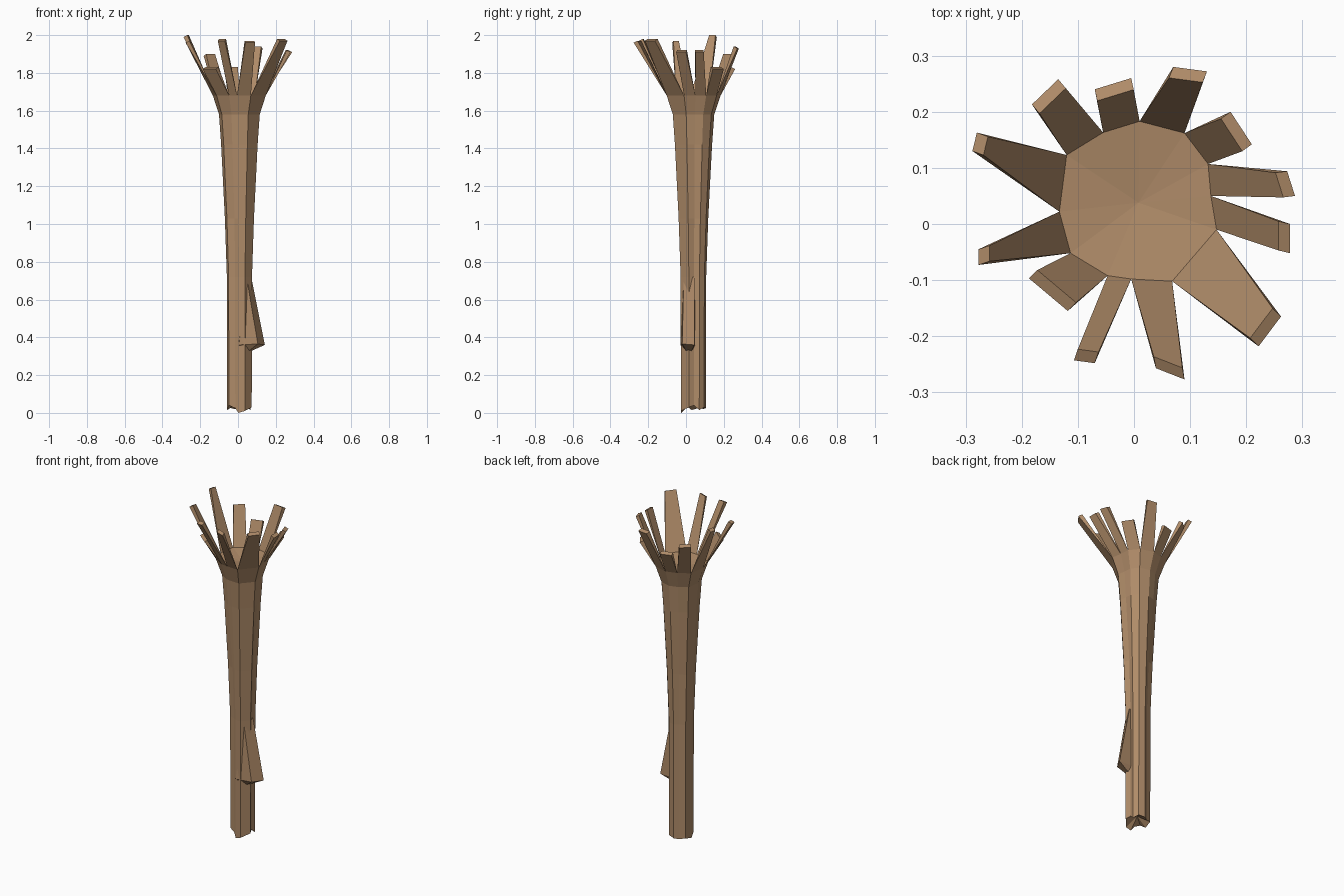
import bpy, bmesh

if "Cube" in bpy.data.objects:
    bpy.data.objects.remove(bpy.data.objects["Cube"])

bark = bpy.data.materials.new("bark brown")
bark.diffuse_color = (0.43, 0.26, 0.14, 1)
bark.use_nodes = True
bark.node_tree.nodes["Principled BSDF"].inputs["Base Color"].default_value = bark.diffuse_color

CX, CY = 0.008, 0.038
# Rim of the splintered crown, clockwise from the back
RIM = [(.01, .183), (.09, .162), (.132, .107), (.137, .05), (.147, -.01), (.068, -.102),
       (-.005, -.098), (-.047, -.092), (-.113, -.052), (-.133, .022), (-.12, .123), (-.055, .163)]
# Splinter tips: outer corner a, outer corner b, height (one per rim edge)
TIPS = [(.07, .28, .13, .272, 1.94), (.172, .2, .21, .142, 1.83), (.273, .094, .287, .05, 1.92),
        (.278, 0, .278, -.052, 1.92), (.262, -.165, .222, -.218, 1.98),
        (.092, -.277, .037, -.258, 1.97), (-.07, -.248, -.107, -.243, 1.98),
        (-.118, -.155, -.187, -.097, 1.83), (-.277, -.073, -.277, -.045, 1.97),
        (-.288, .13, -.28, .163, 2.0), (-.182, .213, -.135, .258, 1.9), (-.07, .24, -.005, .26, 1.83)]
TIPS[5] = (.09, -.277, .039, -.257, 1.97)
N = len(RIM)


def finish(bm, name):
    bmesh.ops.recalc_face_normals(bm, faces=bm.faces)
    me = bpy.data.meshes.new(name)
    bm.to_mesh(me)
    bm.free()
    me.materials.append(bark)
    ob = bpy.data.objects.new(name, me)
    bpy.context.collection.objects.link(ob)


# Trunk: rim outline scaled along the height, with ragged foot and splinters
bm = bmesh.new()
rings = []
for z, s in [(0.02, .465), (.72, .475), (1.03, .55), (1.42, .69), (1.58, .77), (1.68, 1.0)]:
    ring = []
    for i, (x, y) in enumerate(RIM):
        zz, k = z, s
        if z < .1:
            zz = (.025, .03, .015, .04, .03, .01, 0, .025, .04, .015, .03, .02)[i]
        if z < 1.2 and i in (3, 7, 11):      # bark grooves
            k *= .88
        ring.append(bm.verts.new((CX + (x - CX) * k, CY + (y - CY) * k, zz)))
    rings.append(ring)
for lo, hi in zip(rings, rings[1:]):
    for i in range(N):
        j = (i + 1) % N
        bm.faces.new((lo[i], lo[j], hi[j], hi[i]))
foot = bm.verts.new((CX, CY, .06))
cup = bm.verts.new((CX, CY, 1.66))
rim = rings[-1]
for i in range(N):
    j = (i + 1) % N
    bm.faces.new((foot, rings[0][j], rings[0][i]))
    bm.faces.new((cup, rim[i], rim[j]))
finish(bm, "trunk")

# Splinters: wedges growing from each rim edge
for i, (ax, ay, bx, by, h) in enumerate(TIPS):
    bm = bmesh.new()
    j = (i + 1) % N
    A, B = [bm.verts.new((*RIM[k], 1.68)) for k in (i, j)]
    mx, my = (ax + bx) / 2 - CX, (ay + by) / 2 - CY
    d = (mx * mx + my * my) ** .5
    ox, oy = -mx / d * .021, -my / d * .021
    a, b = bm.verts.new((ax, ay, h - .01)), bm.verts.new((bx, by, h - .01))
    c, e = bm.verts.new((ax + ox, ay + oy, h)), bm.verts.new((bx + ox, by + oy, h))
    for f in ((A, B, b, a), (A, c, e, B), (a, b, e, c), (A, a, c), (B, e, b)):
        bm.faces.new(f)
    finish(bm, "splinter_%02d" % (i + 1))

# Broken branch stub on the right side
bm = bmesh.new()
t = [bm.verts.new(p) for p in ((.045, -.012, .72), (.07, .045, .72), (.02, .04, .72))]
m = [bm.verts.new(p) for p in ((.105, -.02, .365), (.142, .045, .36), (.02, .05, .36), (.005, -.03, .36))]
u = [bm.verts.new(p) for p in ((.06, .0, .33), (.075, .03, .33), (.02, .03, .32))]
for f in ((t[0], t[1], m[1], m[0]), (t[1], t[2], m[2], m[1]), (t[0], m[0], m[3]),
          (t[2], t[0], m[3]), (t[2], m[3], m[2]), (t[2], t[1], t[0]),
          (m[0], m[1], u[1], u[0]), (m[1], m[2], u[2], u[1]), (m[3], m[0], u[0]),
          (m[3], u[0], u[2]), (m[2], m[3], u[2]), (u[0], u[1], u[2])):
    bm.faces.new(f)
finish(bm, "branch_stub")
